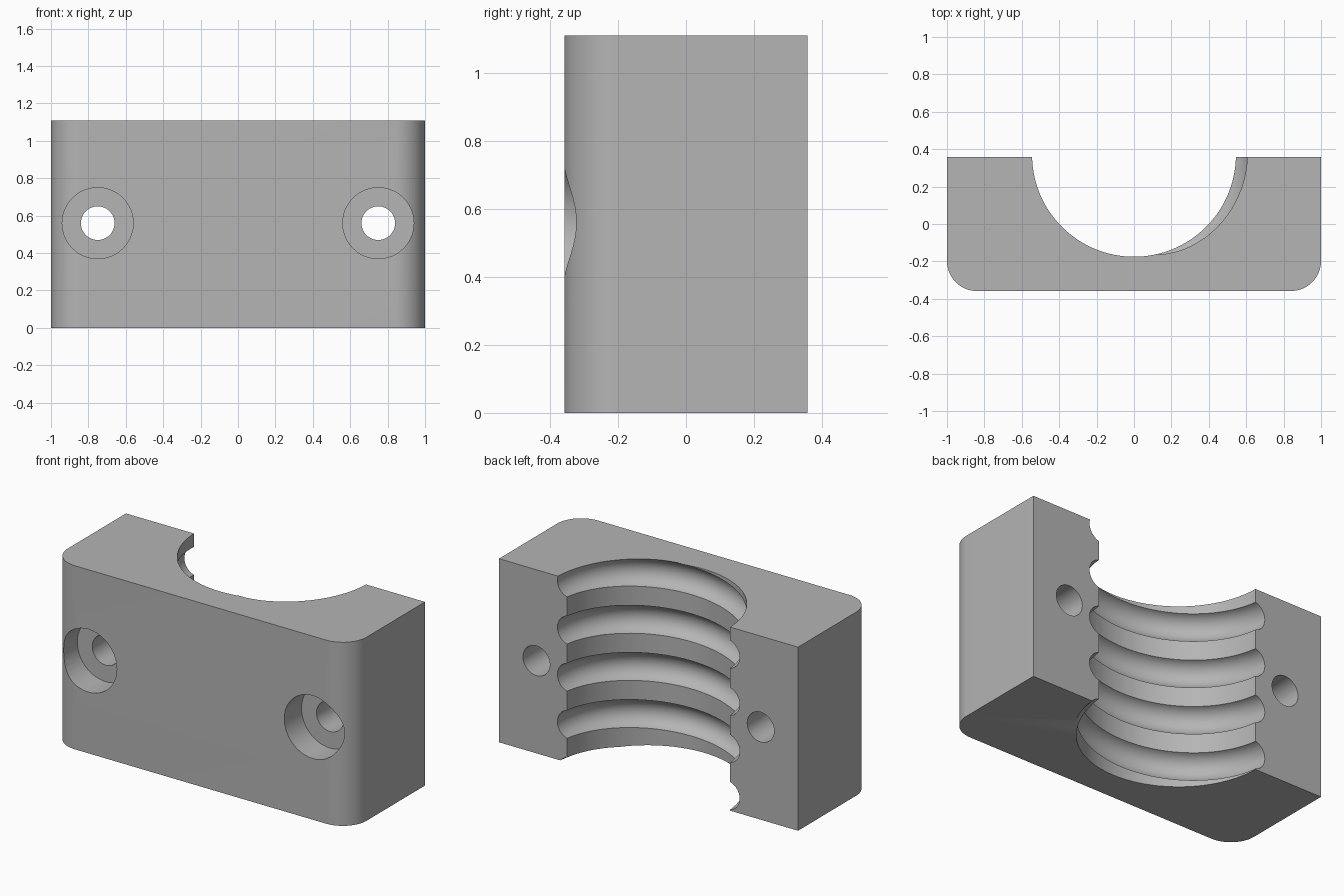
import bpy, bmesh
from math import sin, cos, pi, tau, asin, radians
from mathutils import Matrix

cube = bpy.data.objects.get("Cube")
if cube:
    bpy.data.objects.remove(cube, do_unlink=True)

HALF_DEPTH, HEIGHT = 0.358, 1.11
CORNER = 0.16
BORE_Y, BORE_R = 0.37, 0.545
PITCH, GROOVE_R, GROOVE_PATH_R, GROOVE_Z = 0.285, 0.088, 0.522, 1.086

grey = bpy.data.materials.new("plain grey")
grey.use_nodes = True
colour = (0.46, 0.46, 0.46, 1)
grey.diffuse_color = colour
grey.node_tree.nodes["Principled BSDF"].inputs["Base Color"].default_value = colour


def make_object(name, bm):
    bmesh.ops.recalc_face_normals(bm, faces=bm.faces)
    mesh = bpy.data.meshes.new(name)
    bm.to_mesh(mesh)
    bm.free()
    mesh.materials.append(grey)
    obj = bpy.data.objects.new(name, mesh)
    bpy.context.collection.objects.link(obj)
    return obj


def arc(cx, cy, r, start, end, steps):
    angles = [start + (end - start) * i / steps for i in range(steps + 1)]
    return [(cx + r * cos(a), cy + r * sin(a)) for a in angles]


# Half block: rounded front corners and a half-round bore open to the back
dip = asin((BORE_Y - HALF_DEPTH) / BORE_R)
cx, cy = 1 - CORNER, -HALF_DEPTH + CORNER
outline = [(-1, HALF_DEPTH)]
outline += arc(-cx, cy, CORNER, pi, 1.5 * pi, 16)
outline += arc(cx, cy, CORNER, -pi / 2, 0, 16)
outline += [(1, HALF_DEPTH)]
outline += arc(0, BORE_Y, BORE_R, -dip, -pi + dip, 64)
bm = bmesh.new()
base = bm.faces.new([bm.verts.new((x, y, 0)) for x, y in outline])
top = bmesh.ops.extrude_face_region(bm, geom=[base])["geom"]
bmesh.ops.translate(bm, vec=(0, 0, HEIGHT),
                    verts=[v for v in top if isinstance(v, bmesh.types.BMVert)])
block = make_object("clamp_block", bm)


# Helical groove cutter: a round section swept up the bore
def groove_cutter():
    bm = bmesh.new()
    sides, per_turn = 32, 80
    rings = []
    for i in range(-5 * per_turn, per_turn // 2 + 1):
        a = tau * i / per_turn
        z = GROOVE_Z + PITCH * a / tau
        ring = []
        for r, dz in arc(GROOVE_PATH_R, 0, GROOVE_R, 0, tau, sides)[:-1]:
            ring.append(bm.verts.new((r * cos(a), BORE_Y + r * sin(a), z + dz)))
        rings.append(ring)
    for lower, upper in zip(rings, rings[1:]):
        for j in range(sides):
            k = (j + 1) % sides
            bm.faces.new((lower[j], lower[k], upper[k], upper[j]))
    bm.faces.new(rings[0])
    bm.faces.new(rings[-1])
    return make_object("groove_cutter", bm)


# Screw hole cutter: a cylinder lying along y
def hole_cutter(name, x, radius, y0, y1):
    bm = bmesh.new()
    place = Matrix.Translation((x, (y0 + y1) / 2, 0.56)) @ Matrix.Rotation(pi / 2, 4, "X")
    bmesh.ops.create_cone(bm, cap_ends=True, segments=48, radius1=radius,
                          radius2=radius, depth=y1 - y0, matrix=place)
    return make_object(name, bm)


cutters = [groove_cutter()]
for side in (-1, 1):
    cutters.append(hole_cutter("counterbore_cutter", side * 0.75, 0.19, -0.6, -0.193))
    cutters.append(hole_cutter("screw_hole_cutter", side * 0.75, 0.09, -0.5, 0.6))

# Cut everything out of the block
bpy.context.view_layer.objects.active = block
for cutter in cutters:
    cutter.hide_render = True
    mod = block.modifiers.new("cut", "BOOLEAN")
    mod.operation, mod.solver, mod.object = "DIFFERENCE", "EXACT", cutter
    bpy.ops.object.modifier_apply(modifier=mod.name)
    bpy.data.objects.remove(cutter, do_unlink=True)

bpy.ops.object.select_all(action="DESELECT")
block.select_set(True)
bpy.ops.object.shade_smooth_by_angle(angle=radians(30))
